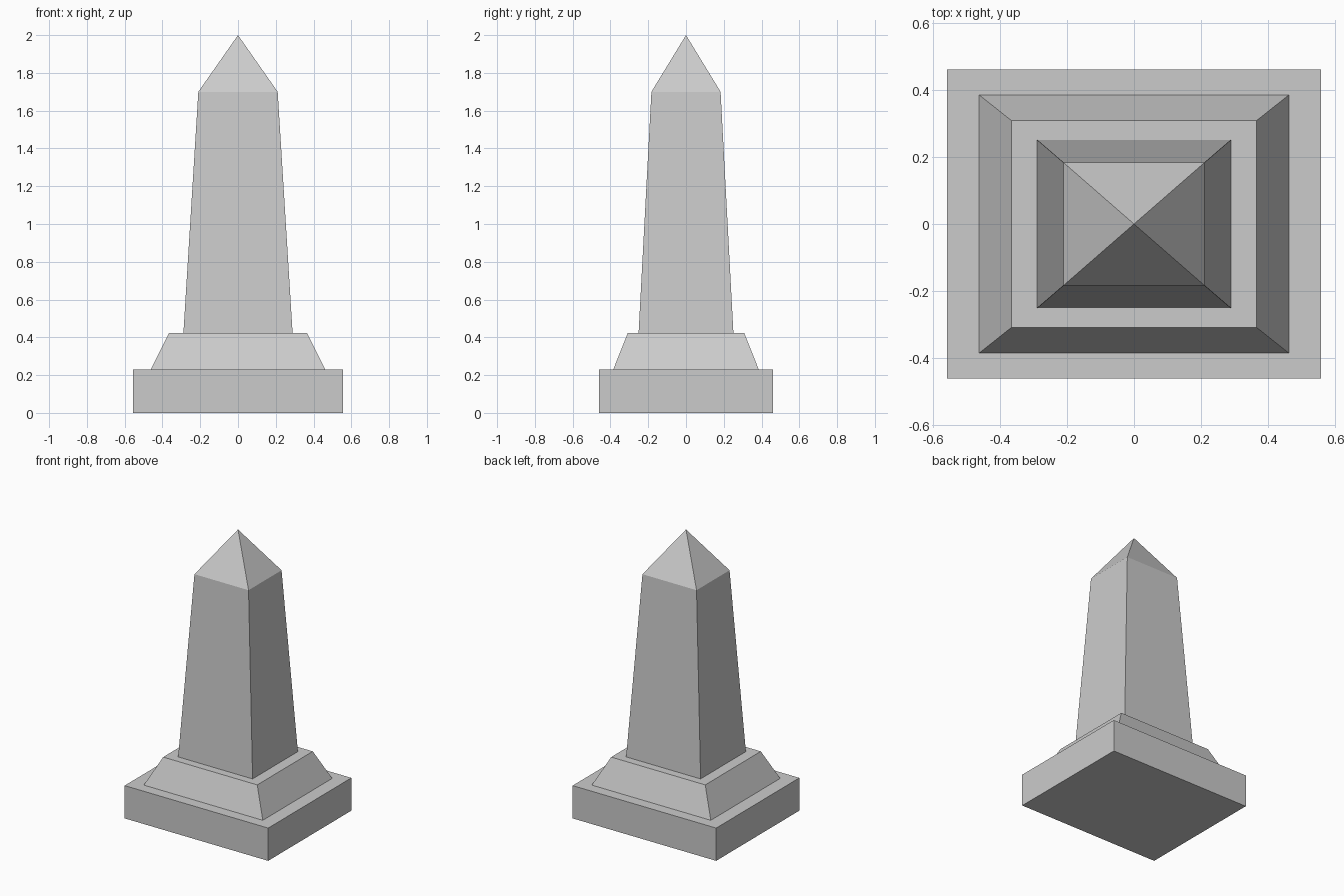
import bpy
import bmesh

if "Cube" in bpy.data.objects:
    bpy.data.objects.remove(bpy.data.objects["Cube"])


def tapered_block(name, z0, size0, z1, size1=None):
    """Four-sided block from half-sizes (x, y) at z0 to z1; no top size gives a point."""
    bm = bmesh.new()

    def ring(size, z):
        x, y = size
        return [bm.verts.new((sx * x, sy * y, z))
                for sx, sy in ((-1, -1), (1, -1), (1, 1), (-1, 1))]

    low = ring(size0, z0)
    bm.faces.new(low[::-1])
    if size1:
        high = ring(size1, z1)
        bm.faces.new(high)
    else:
        tip = bm.verts.new((0, 0, z1))
    for i in range(4):
        j = (i + 1) % 4
        top = [high[j], high[i]] if size1 else [tip]
        bm.faces.new([low[i], low[j]] + top)
    mesh = bpy.data.meshes.new(name)
    bm.to_mesh(mesh)
    bm.free()
    obj = bpy.data.objects.new(name, mesh)
    bpy.context.collection.objects.link(obj)
    return obj


# Ground slab
tapered_block("base_slab", 0, (0.557, 0.461), 0.23, (0.557, 0.461))
# Sloped pedestal
tapered_block("pedestal", 0.23, (0.462, 0.385), 0.423, (0.365, 0.308))
# Tapering column
tapered_block("shaft", 0.423, (0.289, 0.251), 1.70, (0.21, 0.183))
# Pyramid tip
tapered_block("pyramid_cap", 1.70, (0.21, 0.183), 2.0)
